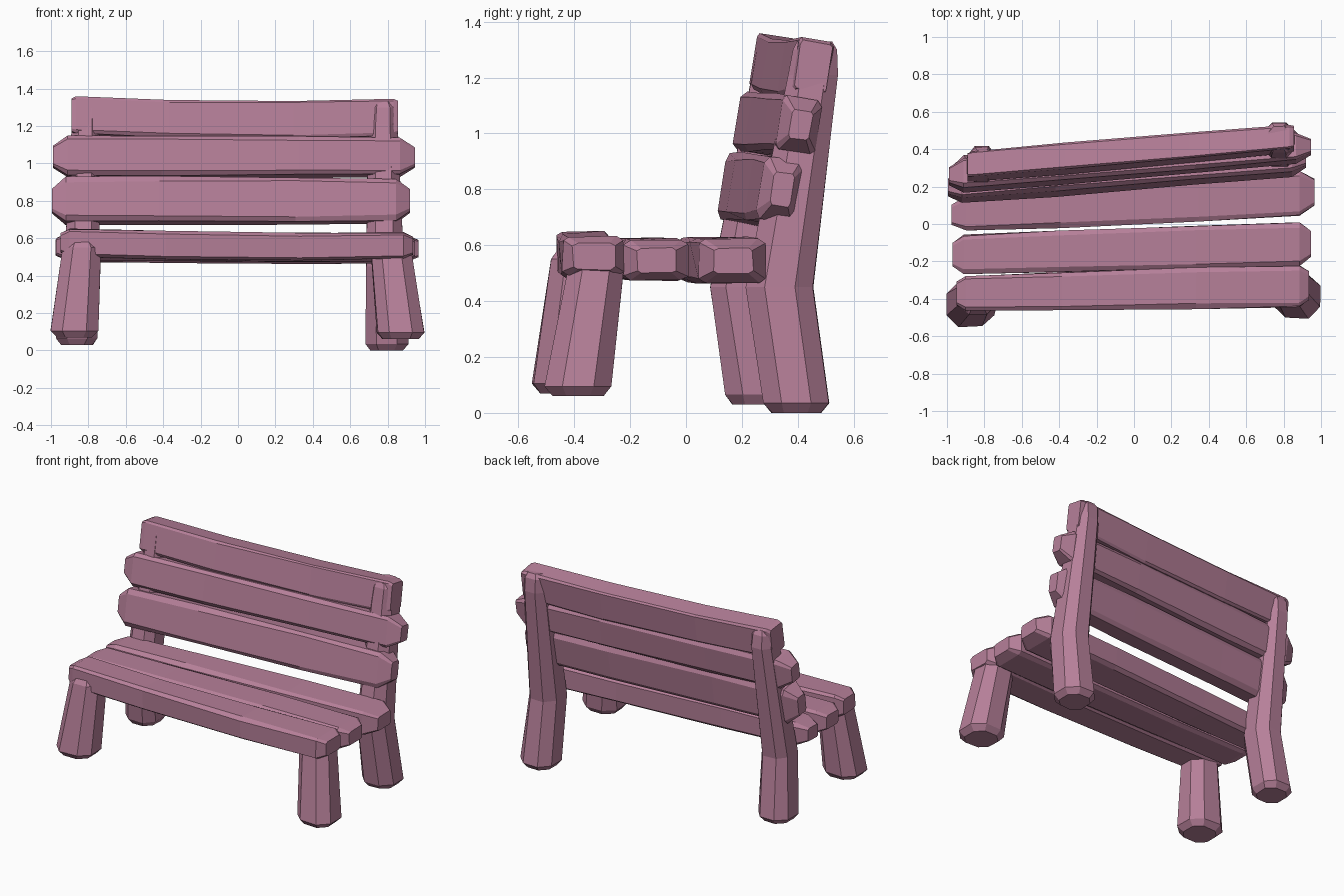
import bpy, bmesh, math, random
from mathutils import Vector

if "Cube" in bpy.data.objects:
    bpy.data.objects.remove(bpy.data.objects["Cube"])

random.seed(4)
wood = bpy.data.materials.new("mauve wood")
wood.diffuse_color = (0.47, 0.215, 0.32, 1)
wood.use_nodes = True
wood.node_tree.nodes["Principled BSDF"].inputs["Base Color"].default_value = wood.diffuse_color


def loft(name, rings):
    """Skin a list of equal-length point rings, cap both ends, flat shaded."""
    bm = bmesh.new()
    vs = [[bm.verts.new(p) for p in ring] for ring in rings]
    n = len(vs[0])
    for a, b in zip(vs, vs[1:]):
        for i in range(n):
            j = (i + 1) % n
            bm.faces.new((a[i], a[j], b[j], b[i]))
    bm.faces.new(vs[0][::-1])
    bm.faces.new(vs[-1])
    bmesh.ops.recalc_face_normals(bm, faces=bm.faces)
    me = bpy.data.meshes.new(name)
    bm.to_mesh(me)
    bm.free()
    me.materials.append(wood)
    ob = bpy.data.objects.new(name, me)
    bpy.context.collection.objects.link(ob)
    return ob


def ring(center, u, v, c, wobble):
    """Hand-cut chamfered rectangle spanned by half-axes u and v."""
    shape = [(1, -c), (1, c), (c, 1), (-c, 1), (-1, c), (-1, -c), (-c, -1), (c, -1)]
    return [Vector(center) + u * (a + random.uniform(-wobble, wobble))
            + v * (b + random.uniform(-wobble, wobble)) for a, b in shape]


def plank(name, left, right, depth, height, tilt=0, taper=0.07, end=0.55, sag=0, c=0.78):
    """Plank between two end centres; depth and height are (left, right) pairs."""
    left, right = Vector(left), Vector(right)
    t_end = taper / (right - left).length
    rings = []
    for t, s in ((0, end), (t_end, 0.97), (0.3, 1), (0.68, 1), (1 - t_end, 0.97), (1, end)):
        d = (depth[0] + (depth[1] - depth[0]) * t) / 2 * s
        h = (height[0] + (height[1] - height[0]) * t) / 2 * s
        u = Vector((0, math.cos(tilt), -math.sin(tilt))) * d
        v = Vector((0, math.sin(tilt), math.cos(tilt))) * h
        p = left.lerp(right, t)
        p.z -= sag if 0.2 < t < 0.8 else 0
        rings.append(ring(p, u, v, c, 0.045))
    return loft(name, rings)


def log(name, path):
    """Upright log; path rows are x, y, z, half width, half depth."""
    first, last = path[0], path[-1]

    def cap(row, dz):
        return (row[0], row[1], row[2] + dz, row[3] * 0.76, row[4] * 0.76)

    rows = [cap(first, -0.035)] + path + [cap(last, 0.03)]
    return loft(name, [ring((x, y, z), Vector((rx, 0, 0)), Vector((0, ry, 0)), 0.48, 0.035)
                       for x, y, z, rx, ry in rows])


# Back posts, bent at seat height
log("back_post_right", [(0.795, 0.395, 0.035, 0.115, 0.115), (0.785, 0.335, 0.45, 0.10, 0.118),
                        (0.775, 0.455, 1.21, 0.08, 0.09), (0.775, 0.46, 1.30, 0.075, 0.08)])
log("back_post_left", [(-0.86, 0.255, 0.065, 0.11, 0.115), (-0.835, 0.20, 0.45, 0.098, 0.115),
                       (-0.815, 0.325, 1.21, 0.075, 0.09), (-0.815, 0.33, 1.295, 0.07, 0.08)])

# Splayed front legs
log("front_leg_right", [(0.87, -0.385, 0.095, 0.125, 0.118), (0.815, -0.315, 0.56, 0.105, 0.095)])
log("front_leg_left", [(-0.875, -0.43, 0.105, 0.125, 0.118), (-0.835, -0.385, 0.55, 0.10, 0.10)])

# Seat planks, skewed: right ends sit further back
plank("seat_plank_front", (-0.95, -0.37, 0.575), (0.935, -0.33, 0.56),
      (0.19, 0.23), (0.155, 0.145), taper=0.05, end=0.65, sag=0.01)
plank("seat_plank_middle", (-0.97, -0.165, 0.555), (0.945, -0.105, 0.545),
      (0.21, 0.235), (0.15, 0.15), taper=0.06, end=0.6)
plank("seat_plank_rear", (-0.975, 0.05, 0.55), (0.965, 0.17, 0.545),
      (0.19, 0.25), (0.155, 0.165), taper=0.08, end=0.55)

# Backrest planks, leaning back
lean = math.radians(9)
plank("back_plank_lower", (-0.995, 0.195, 0.80), (0.92, 0.345, 0.80),
      (0.16, 0.15), (0.245, 0.235), lean, taper=0.075, end=0.5)
plank("back_plank_middle", (-0.99, 0.255, 1.035), (0.945, 0.41, 1.03),
      (0.165, 0.15), (0.215, 0.205), lean, taper=0.08, end=0.5)
plank("back_plank_top", (-0.89, 0.305, 1.25), (0.855, 0.455, 1.24),
      (0.145, 0.13), (0.205, 0.20), lean, taper=0.025, end=0.88, sag=0.015, c=0.86)
